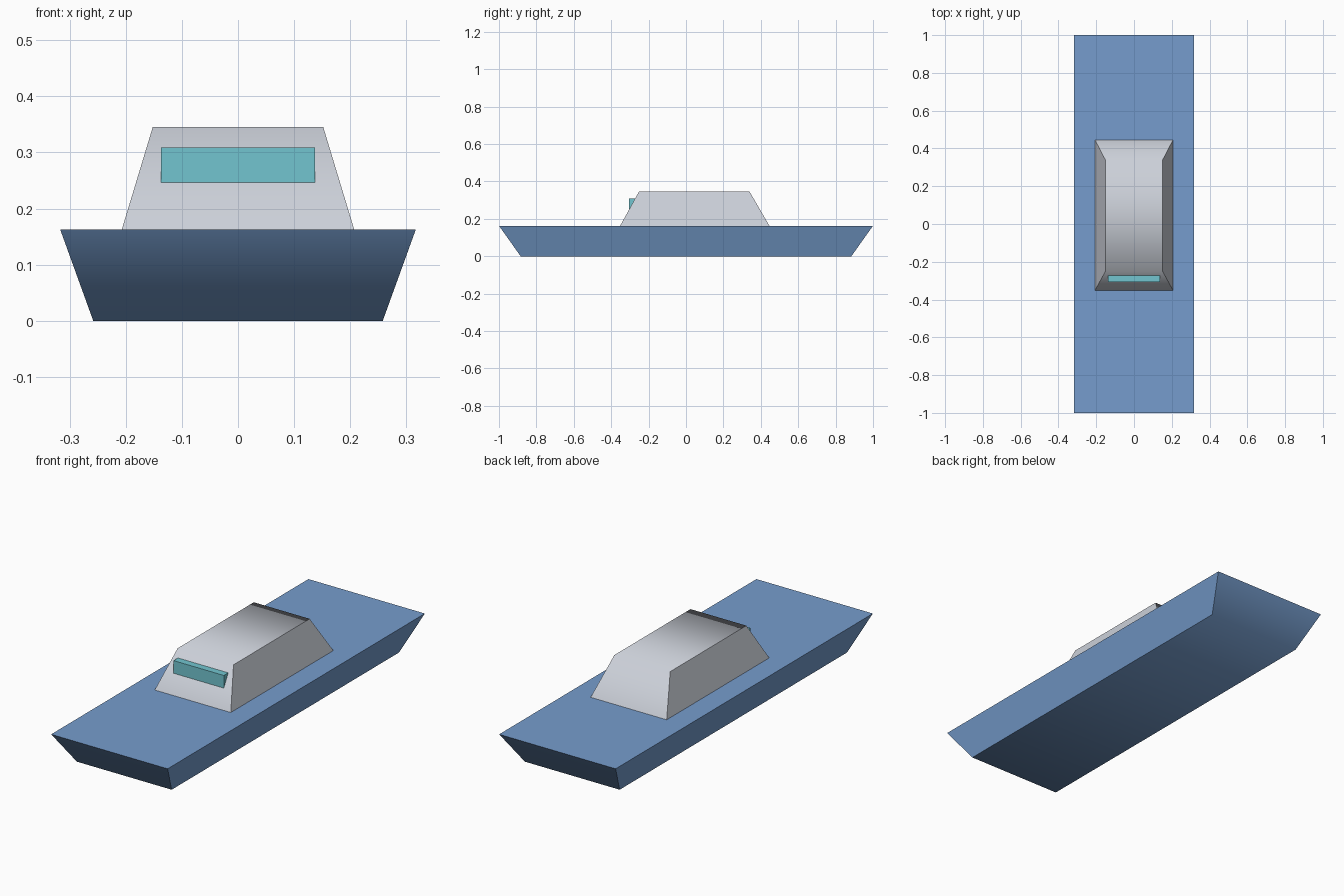
import bpy, bmesh, math

if "Cube" in bpy.data.objects:
    bpy.data.objects.remove(bpy.data.objects["Cube"])


def material(name, rgb):
    m = bpy.data.materials.new(name)
    m.diffuse_color = (*rgb, 1)
    m.use_nodes = True
    m.node_tree.nodes["Principled BSDF"].inputs["Base Color"].default_value = m.diffuse_color
    return m


def tapered_box(name, lower, upper, mat):
    """Each rectangle is (half width, y front, y back, z)."""
    bm = bmesh.new()
    rings = []
    for w, y0, y1, z in (lower, upper):
        rings.append([bm.verts.new(p) for p in
                      ((-w, y0, z), (w, y0, z), (w, y1, z), (-w, y1, z))])
    low, top = rings
    bm.faces.new(low[::-1])
    bm.faces.new(top)
    for i in range(4):
        j = (i + 1) % 4
        bm.faces.new((low[i], low[j], top[j], top[i]))
    mesh = bpy.data.meshes.new(name)
    bm.to_mesh(mesh)
    bm.free()
    mesh.materials.append(mat)
    ob = bpy.data.objects.new(name, mesh)
    bpy.context.collection.objects.link(ob)
    # Sloped ends blend into the flat faces, steep sides stay crisp
    bpy.ops.object.select_all(action='DESELECT')
    ob.select_set(True)
    bpy.context.view_layer.objects.active = ob
    bpy.ops.object.shade_smooth_by_angle(angle=math.radians(65))
    return ob


blue = material("hull blue", (0.18, 0.335, 0.61))
grey = material("cabin grey", (0.60, 0.63, 0.69))
teal = material("window teal", (0.17, 0.56, 0.63))

# Flared hull with a flat deck
tapered_box("hull", (0.258, -0.884, 0.884, 0), (0.317, -1, 1, 0.163), blue)
# Tapered cabin, set slightly aft
tapered_box("cabin", (0.207, -0.352, 0.446, 0.163),
            (0.152, -0.252, 0.34, 0.345), grey)
# Windscreen block set into the sloped cabin front
tapered_box("windscreen", (0.137, -0.306, -0.268, 0.246),
            (0.137, -0.306, -0.268, 0.309), teal)
